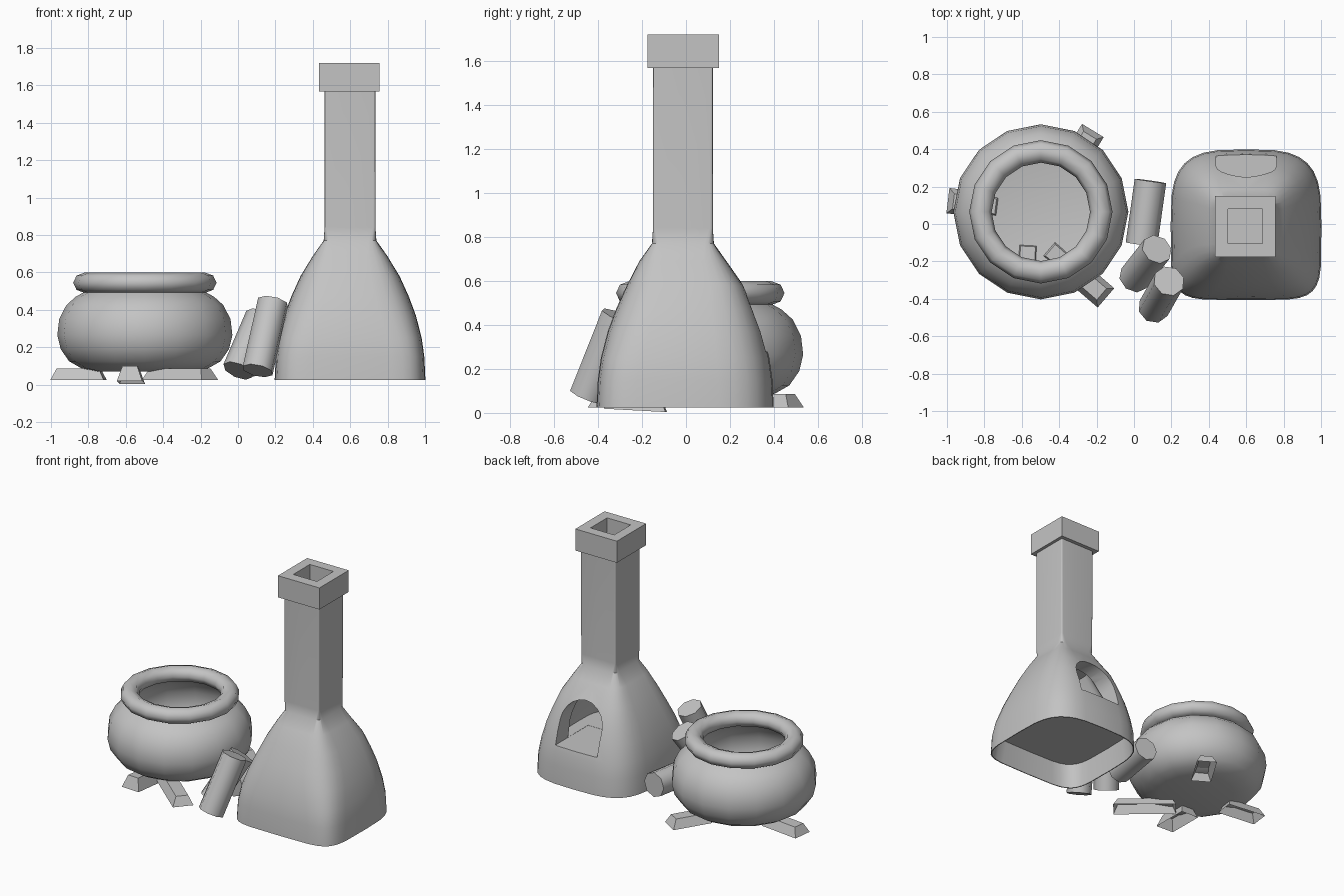
import bpy, bmesh
from math import cos, sin, pi, radians, copysign
from mathutils import Vector

cube = bpy.data.objects.get("Cube")
if cube:
    bpy.data.objects.remove(cube, do_unlink=True)

grey = bpy.data.materials.new("plain grey")
grey.use_nodes = True
GREY = (0.55, 0.55, 0.55, 1)
grey.diffuse_color = GREY
grey.node_tree.nodes["Principled BSDF"].inputs["Base Color"].default_value = GREY


def finish(name, bm, smooth=None):
    bmesh.ops.recalc_face_normals(bm, faces=bm.faces)
    mesh = bpy.data.meshes.new(name)
    bm.to_mesh(mesh)
    bm.free()
    mesh.materials.append(grey)
    ob = bpy.data.objects.new(name, mesh)
    bpy.context.collection.objects.link(ob)
    if smooth:
        shade(ob, smooth)
    return ob


def shade(ob, angle):
    bpy.ops.object.select_all(action='DESELECT')
    ob.select_set(True)
    bpy.context.view_layer.objects.active = ob
    bpy.ops.object.shade_smooth_by_angle(angle=radians(angle))


def loft(name, rings, caps=(True, True), closed=False, smooth=None):
    """Skin a list of equal-length point rings."""
    bm = bmesh.new()
    rows = [[bm.verts.new(p) for p in ring] for ring in rings]
    n = len(rows[0])
    pairs = list(zip(rows, rows[1:])) + ([(rows[-1], rows[0])] if closed else [])
    for a, b in pairs:
        for i in range(n):
            j = (i + 1) % n
            bm.faces.new((a[i], a[j], b[j], b[i]))
    for row, cap in zip((rows[0], rows[-1]), caps):
        if cap:
            bm.faces.new(row)
    return finish(name, bm, smooth)


def circle(cx, cy, r, z, n=16):
    return [(cx + r * cos(2 * pi * i / n), cy + r * sin(2 * pi * i / n), z) for i in range(n)]


def rounded_square(half, z, front, rear, cx=0.599, n=32):
    """Squircle ring; separate roundness exponents for front and rear corners."""
    cy = -0.004 if half > 0.25 else -0.014
    ring = []
    for i in range(n):
        c, s = cos(2 * pi * i / n), sin(2 * pi * i / n)
        e = 2 / (rear if s > 0 else front)
        ring.append((cx + half * copysign(abs(c) ** e, c), cy + half * copysign(abs(s) ** e, s), z))
    return ring


def rect(x0, x1, y0, y1, z):
    return [(x0, y0, z), (x1, y0, z), (x1, y1, z), (x0, y1, z)]


def cut(ob, cutter):
    cutter.hide_render = True
    mod = ob.modifiers.new("cut", 'BOOLEAN')
    mod.operation, mod.object, mod.solver = 'DIFFERENCE', cutter, 'EXACT'
    bpy.context.view_layer.objects.active = ob
    bpy.ops.object.modifier_apply(modifier=mod.name)
    bpy.data.objects.remove(cutter, do_unlink=True)


# Stove body and flue: height, half width, front and rear corner exponents
profile = [(0.025, 0.403, 5.5, 3.4), (0.15, 0.397, 5.5, 3.4), (0.25, 0.383, 5, 3.3),
           (0.37, 0.352, 4.2, 3.3), (0.47, 0.315, 3.8, 3.4), (0.58, 0.265, 3.8, 3.8),
           (0.69, 0.198, 4.5, 4.5), (0.77, 0.141, 9, 9), (0.84, 0.136, 30, 30), (1.57, 0.136, 40, 40)]
stove = loft("stove_body", [rounded_square(h, z, f, r) for z, h, f, r in profile])

# Hollow underside
cut(stove, loft("base_cutter", [rounded_square(0.41, 0.0, 5.5, 3.4), rounded_square(0.397, 0.025, 5.5, 3.4),
                                rounded_square(0.38, 0.19, 5, 3.4)]))

# Arched fire opening in the rear, leading to a wider fire chamber
arch = [(-0.162, 0.28), (0.162, 0.28)] + [(0.162 * cos(pi * i / 10), 0.44 + 0.155 * sin(pi * i / 10)) for i in range(11)]
cut(stove, loft("arch_cutter", [[(0.6 + x, y, z) for x, z in arch] for y in (0.0, 0.6)]))
cut(stove, loft("chamber_cutter", [rounded_square(0.25, 0.281, 4, 4), rounded_square(0.23, 0.4, 4, 4),
                                   rounded_square(0.13, 0.63, 4, 4)]))
shade(stove, 35)

# Flue cap with a square hole
cap = loft("flue_cap", [rect(0.434, 0.757, -0.176, 0.149, z) for z in (1.568, 1.72)])
hole = [rect(0.503, 0.687, -0.104, 0.08, z) for z in (1.2, 1.8)]
cut(cap, loft("cap_cutter", hole))
cut(stove, loft("flue_cutter", hole))

# Cauldron bowl and its rolled rim
PX, PY = -0.498, 0.065
bowl = [(0.25, 0.07), (0.34, 0.088), (0.405, 0.125), (0.45, 0.19), (0.468, 0.265),
        (0.458, 0.35), (0.42, 0.425), (0.37, 0.47), (0.315, 0.5)]
loft("cauldron_bowl", [circle(PX, PY, r, z) for r, z in bowl], caps=(True, False), smooth=50)
loft("cauldron_rim", [circle(PX, PY, 0.323 + 0.06 * cos(2 * pi * k / 8), 0.545 + 0.054 * sin(2 * pi * k / 8))
                      for k in range(8)], caps=(False, False), closed=True, smooth=60)


# Split logs under the cauldron: tapered blocks, open underneath
def split_log(name, inner, outer, z=0.025, rise=0.0, height=0.061):
    a, b = Vector(inner), Vector(outer)
    d = (b - a).normalized()
    side = Vector((-d.y, d.x))
    rings = []
    for width, inset, h in ((0.068, 0, z), (0.04, 0.03, z + height)):
        p, q = a + d * inset, b - d * inset
        pts = [(p - side * width, 0), (q - side * width, rise), (q + side * width, rise), (p + side * width, 0)]
        rings.append([(v.x, v.y, h + dz) for v, dz in pts])
    loft(name, rings, caps=(False, True))


split_log("split_log_right", (-0.71, 0.09), (-0.995, 0.125))
split_log("split_log_rear", (-0.36, 0.27), (-0.22, 0.5))
split_log("split_log_left", (-0.47, -0.12), (-0.15, -0.395))
split_log("split_log_front", (-0.565, -0.09), (-0.58, -0.37), z=0.004, rise=0.015, height=0.08)


# Round logs leaning against the stove
def round_log(name, start, end, r=0.085):
    a, b = Vector(start), Vector(end)
    turn = (b - a).to_track_quat('Z', 'Y')
    loft(name, [[p + turn @ Vector(c) for c in circle(0, 0, r, 0, 8)] for p in (a, b)], smooth=50)


round_log("round_log_lying", (0.04, -0.11, 0.12), (0.088, 0.23, 0.13))
round_log("round_log_middle", (0.0, -0.29, 0.075), (0.122, -0.135, 0.36))
round_log("round_log_front", (0.105, -0.45, 0.075), (0.187, -0.305, 0.44))
